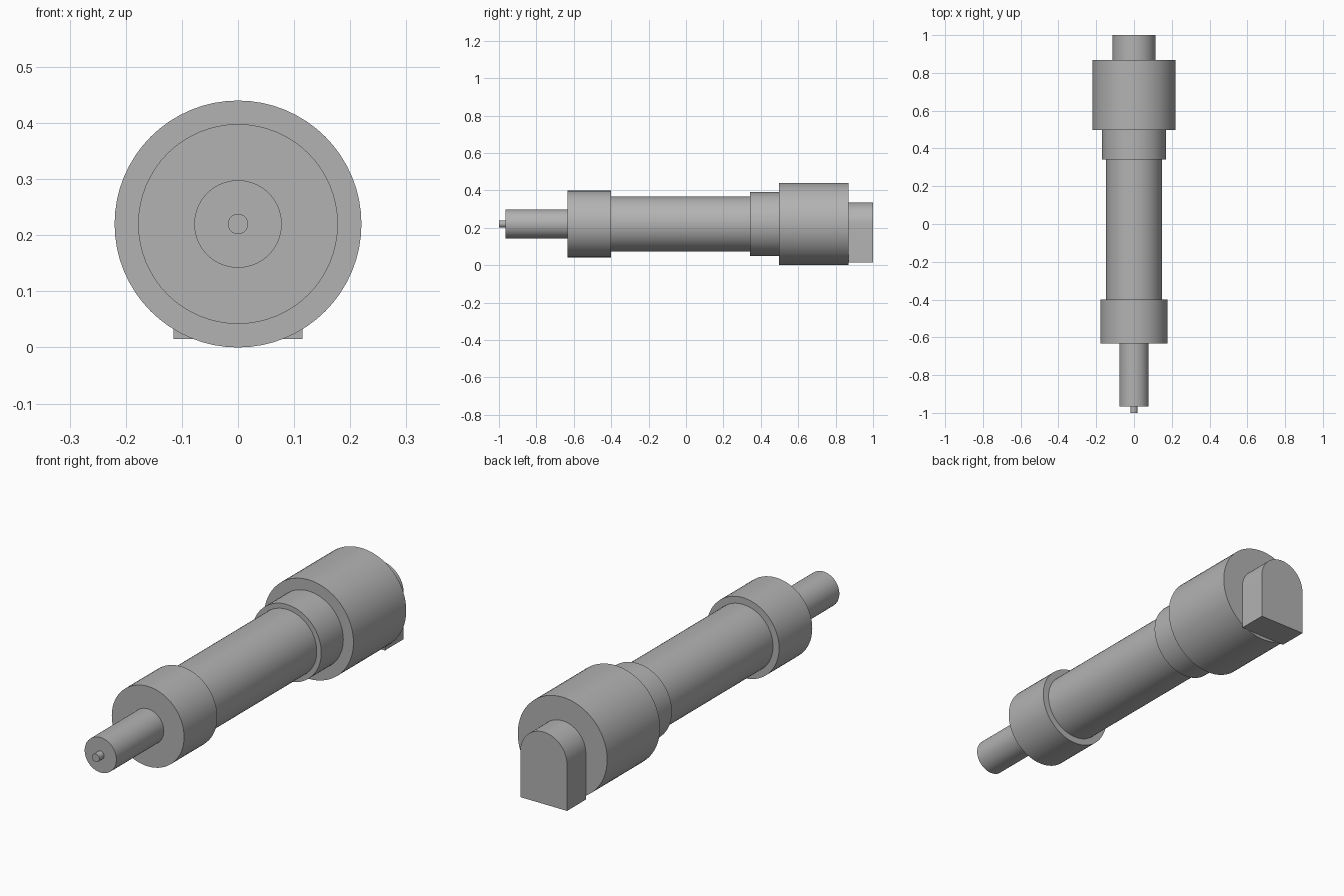
import bpy, bmesh, math

cube = bpy.data.objects.get("Cube")
if cube:
    bpy.data.objects.remove(cube, do_unlink=True)

AXIS_Z = 0.22
SIDES = 64

grey = bpy.data.materials.new("plain grey")
grey.use_nodes = True
grey.diffuse_color = (0.45, 0.45, 0.45, 1)
grey.node_tree.nodes["Principled BSDF"].inputs["Base Color"].default_value = (0.45, 0.45, 0.45, 1)


def extrude_outline(name, outline, y0, y1):
    """Solid made by sweeping an (x, z) outline along y."""
    bm = bmesh.new()
    face = bm.faces.new([bm.verts.new((x, y0, z)) for x, z in outline])
    swept = bmesh.ops.extrude_face_region(bm, geom=[face], use_keep_orig=True)["geom"]
    moved = [v for v in swept if isinstance(v, bmesh.types.BMVert)]
    bmesh.ops.translate(bm, verts=moved, vec=(0, y1 - y0, 0))
    bmesh.ops.recalc_face_normals(bm, faces=bm.faces)
    mesh = bpy.data.meshes.new(name)
    bm.to_mesh(mesh)
    bm.free()
    mesh.materials.append(grey)
    obj = bpy.data.objects.new(name, mesh)
    bpy.context.collection.objects.link(obj)
    bpy.ops.object.select_all(action="DESELECT")
    obj.select_set(True)
    bpy.context.view_layer.objects.active = obj
    bpy.ops.object.shade_smooth_by_angle(angle=math.radians(30))
    return obj


def arc(radius, sweep, count):
    return [(radius * math.cos(sweep * i / count), AXIS_Z + radius * math.sin(sweep * i / count))
            for i in range(count + 1)]


# Stepped round sections along the axis: name, radius, start, end
sections = [
    ("tip_pin", 0.018, -1.0, -0.966),
    ("front_spindle", 0.078, -0.966, -0.633),
    ("front_collar", 0.178, -0.633, -0.4),
    ("barrel", 0.148, -0.4, 0.342),
    ("rear_neck", 0.17, 0.342, 0.497),
    ("rear_housing", 0.22, 0.497, 0.868),
]
for name, radius, y0, y1 in sections:
    extrude_outline(name, arc(radius, math.tau, SIDES)[:-1], y0, y1)

# Arched block on the back: round top, square foot
half = 0.115
foot = 0.015
outline = arc(half, math.pi, SIDES // 2) + [(-half, foot), (half, foot)]
extrude_outline("rear_block", outline, 0.868, 1.0)
